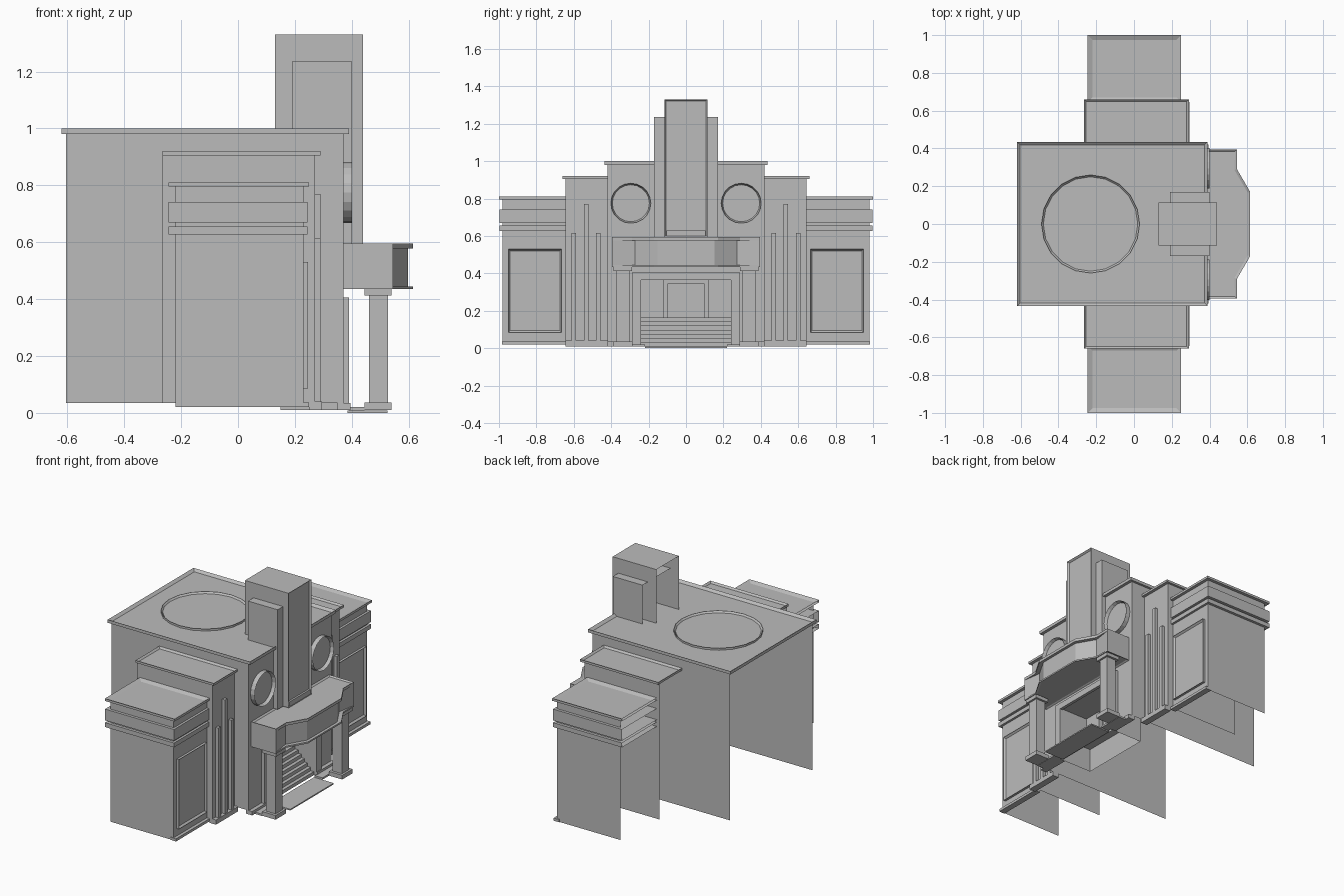
import bpy, bmesh, math
from mathutils import Vector

cube = bpy.data.objects.get("Cube")
if cube:
    bpy.data.objects.remove(cube, do_unlink=True)

stone = bpy.data.materials.new("grey_stone")
stone.use_nodes = True
GREY = (0.5, 0.5, 0.5, 1)
stone.diffuse_color = GREY
stone.node_tree.nodes["Principled BSDF"].inputs["Base Color"].default_value = GREY

DIRS = {"-x": (-1, 0, 0), "+x": (1, 0, 0), "-y": (0, -1, 0),
        "+y": (0, 1, 0), "-z": (0, 0, -1), "+z": (0, 0, 1)}


def facing(bm, side):
    d = Vector(DIRS[side])
    return [f for f in bm.faces if f.normal.dot(d) > 0.99]


def prism(name, points, move, drop=(), inset=None):
    """Extrude a polygon; drop open sides; inset = (side, width, depth)."""
    bm = bmesh.new()
    face = bm.faces.new([bm.verts.new(p) for p in points])
    ext = bmesh.ops.extrude_face_region(bm, geom=[face], use_keep_orig=True)
    new = [v for v in ext["geom"] if isinstance(v, bmesh.types.BMVert)]
    bmesh.ops.translate(bm, verts=new, vec=move)
    bmesh.ops.recalc_face_normals(bm, faces=bm.faces[:])
    bm.normal_update()
    gone = [f for side in drop for f in facing(bm, side)]
    if inset:
        side, width, depth = inset
        bmesh.ops.inset_individual(bm, faces=facing(bm, side),
                                   thickness=width, depth=-depth)
    bmesh.ops.delete(bm, geom=gone, context="FACES")
    mesh = bpy.data.meshes.new(name)
    bm.to_mesh(mesh)
    bm.free()
    mesh.materials.append(stone)
    obj = bpy.data.objects.new(name, mesh)
    bpy.context.collection.objects.link(obj)
    return obj


def box(name, x, y, z, drop=(), inset=None):
    y = sorted(y)
    pts = [(x[0], y[0], z[0]), (x[1], y[0], z[0]), (x[1], y[1], z[0]), (x[0], y[1], z[0])]
    return prism(name, pts, (0, 0, z[1] - z[0]), drop, inset)


def disc(name, centre, radius, depth, axis, sides, rim):
    """Round plate with a raised rim, standing along +x or +z."""
    pts = []
    for i in range(sides):
        a = 2 * math.pi * i / sides
        u, v = radius * math.cos(a), radius * math.sin(a)
        off = (0, u, v) if axis == "+x" else (u, v, 0)
        pts.append(Vector(centre) + Vector(off))
    return prism(name, pts, Vector(DIRS[axis]) * depth, (), (axis, rim, depth * 0.7))


# Main hall: open at the back and below, doorway left free in front
box("main_hall_walls", (-0.605, 0.37), (-0.42, 0.42), (0.035, 0.98),
    ("-x", "+x", "-z", "+z"))
box("main_roof", (-0.62, 0.39), (-0.435, 0.435), (0.98, 1.0), (), ("+z", 0.025, 0.014))
box("front_wall_upper", (0.35, 0.37), (-0.42, 0.42), (0.37, 0.98))
disc("roof_ring", (-0.23, 0, 0.984), 0.26, 0.015, "+z", 20, 0.01)

# Central tower with shoulder slabs, both stepping down over the front wall
for name, half, back, front, top, inset in (
        ("tower", 0.115, 0.13, 0.44, 1.33, ("+x", 0.013, 0.012)),
        ("tower_shoulders", 0.17, 0.19, 0.40, 1.235, None)):
    outline = [(back, 0.985), (0.37, 0.985), (0.37, 0.595),
               (front, 0.595), (front, top), (back, top)]
    prism(name, [(x, -half, z) for x, z in outline], (0, 2 * half, 0),
          ("-x", "-z"), inset)
box("tower_sill", (0.428, 0.44), (-0.104, 0.104), (0.6, 0.63))

# Canopy with a bay front
def canopy_layer(name, grow, z0, z1, inset=None):
    half = [(0.545, 0.395), (0.545, 0.29), (0.615, 0.17)]
    half = [(x - (grow if y < 0.3 else 0), y - (grow if y < 0.3 else 0)) for x, y in half]
    loop = [(0.37, 0.395)] + half + [(x, -y) for x, y in reversed(half)] + [(0.37, -0.395)]
    prism(name, [(x, y, z0) for x, y in loop], (0, 0, z1 - z0), (), inset)


canopy_layer("canopy_body", 0.018, 0.445, 0.577)
canopy_layer("canopy_top", 0, 0.577, 0.595, ("+z", 0.014, 0.008))
canopy_layer("canopy_underside", 0, 0.435, 0.445, ("-z", 0.014, 0.006))

# Entrance recess, stairs and door
box("entrance_recess", (0.15, 0.37), (-0.24, 0.24), (0.01, 0.37), ("+x", "-z"))
STEPS = 7
for i in range(STEPS):
    rise = 0.155 / STEPS
    run = 0.022
    front = 0.37 - i * run
    box("stair_step", (front - run if i < STEPS - 1 else 0.15, front), (-0.24, 0.24),
        (0.01 + i * rise, 0.01 + (i + 1) * rise), ("-x", "-z"))
box("door", (0.15, 0.16), (-0.098, 0.098), (0.165, 0.345))
box("portal_lintel", (0.37, 0.39), (-0.29, 0.29), (0.365, 0.405))
box("walkway", (0.385, 0.525), (-0.22, 0.22), (0, 0.008))

# Everything mirrored on both sides of the entrance
for s, word in ((1, "left"), (-1, "right")):
    inner = "-y" if s > 0 else "+y"

    def part(name, x, y, z, drop=(), inset=None):
        return box(word + "_" + name, x, (s * y[0], s * y[1]), z, drop, inset)

    # Entrance sides
    part("front_pier", (0.35, 0.37), (0.24, 0.42), (0.01, 0.37))
    part("pier_plinth", (0.37, 0.395), (0.24, 0.42), (0.01, 0.035))
    part("portal_jamb", (0.37, 0.39), (0.24, 0.29), (0.01, 0.365))
    part("door_side_wall", (0.15, 0.18), (0.12, 0.24), (0.165, 0.37))

    # Columns
    part("column_base", (0.445, 0.54), (0.285, 0.39), (0.01, 0.037))
    part("column", (0.46, 0.527), (0.302, 0.372), (0.037, 0.412))
    part("column_cap", (0.445, 0.54), (0.288, 0.387), (0.412, 0.435))
    part("column_footing", (0.39, 0.445), (0.22, 0.39), (0.008, 0.02))

    # Round window
    disc(word + "_round_window", (0.37, s * 0.295, 0.775), 0.107, 0.03, "+x", 20, 0.008)

    # Middle block with vertical fins
    part("middle_block", (-0.265, 0.27), (0.42, 0.645), (0.035, 0.905),
         ("-x", "-z", "+z", inner))
    part("middle_roof", (-0.265, 0.29), (0.42, 0.66), (0.905, 0.92), (),
         ("+z", 0.016, 0.011))
    part("middle_plinth", (0.25, 0.295), (0.42, 0.645), (0.01, 0.04))
    for y, top in ((0.468, 0.615), (0.534, 0.77), (0.6, 0.615)):
        part("fin", (0.27, 0.29), (y - 0.012, y + 0.012), (0.04, top))

    # End wing with ledges and a framed panel
    part("wing", (-0.22, 0.23), (0.645, 0.98), (0.02, 0.795),
         ("-x", "-z", "+z", inner))
    part("wing_roof", (-0.245, 0.25), (0.645, 1.0), (0.795, 0.81), ("-x", inner),
         ("+z", 0.035, 0.011))
    for low, high in ((0.67, 0.742), (0.627, 0.655)):
        part("wing_ledge", (-0.245, 0.245), (0.645, 0.998), (low, high), ("-x", inner))
    part("wing_plinth", (0.21, 0.25), (0.645, 0.985), (0.02, 0.037))
    part("wing_panel", (0.23, 0.246), (0.665, 0.95), (0.085, 0.53), ("-x",),
         ("+x", 0.014, 0.012))
